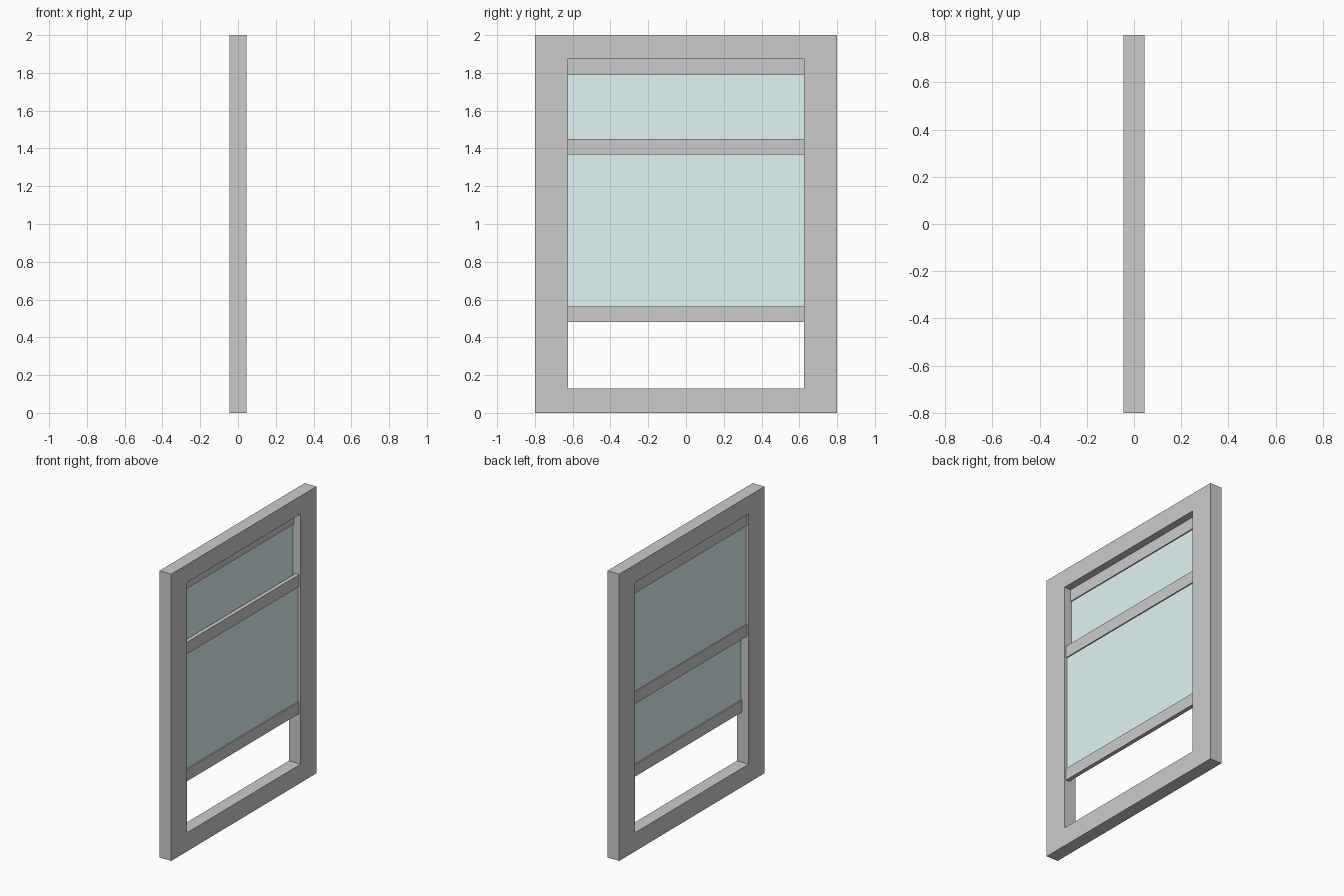
import bpy, bmesh

if "Cube" in bpy.data.objects:
    bpy.data.objects.remove(bpy.data.objects["Cube"])

FRAME_X = 0.045          # half depth of the frame
HALF_W = 0.8             # half width of the frame
OPEN_W = 0.626           # half width of the opening
OPEN_Z = (0.13, 1.875)   # bottom and top of the opening
RAIL_H = 0.083


def finish(name, bm, mat=None):
    bmesh.ops.recalc_face_normals(bm, faces=bm.faces)
    mesh = bpy.data.meshes.new(name)
    bm.to_mesh(mesh)
    bm.free()
    obj = bpy.data.objects.new(name, mesh)
    bpy.context.collection.objects.link(obj)
    if mat:
        mesh.materials.append(mat)
    return obj


def box(name, x, y, z, mat=None):
    bm = bmesh.new()
    bmesh.ops.create_cube(bm, size=1)
    for v in bm.verts:
        v.co = [lo + (c + 0.5) * (hi - lo) for c, (lo, hi) in zip(v.co, (x, y, z))]
    return finish(name, bm, mat)


def rect(half_w, z0, z1):
    return [(-half_w, z0), (half_w, z0), (half_w, z1), (-half_w, z1)]


# Outer frame: a flat rectangular ring extruded through its depth
bm = bmesh.new()
outer = [bm.verts.new((-FRAME_X, y, z)) for y, z in rect(HALF_W, 0, 2)]
inner = [bm.verts.new((-FRAME_X, y, z)) for y, z in rect(OPEN_W, *OPEN_Z)]
ring = []
for i in range(4):
    j = (i + 1) % 4
    ring.append(bm.faces.new((outer[i], outer[j], inner[j], inner[i])))
new = bmesh.ops.extrude_face_region(bm, geom=ring, use_keep_orig=True)["geom"]
bmesh.ops.translate(bm, vec=(2 * FRAME_X, 0, 0),
                    verts=[g for g in new if isinstance(g, bmesh.types.BMVert)])
finish("window_frame", bm)

# Glass colour
glass = bpy.data.materials.new("glass")
glass.diffuse_color = (0.75, 0.91, 0.91, 1)
glass.use_nodes = True
glass.node_tree.nodes["Principled BSDF"].inputs["Base Color"].default_value = glass.diffuse_color


# Sliding sash: two rails with a thin recessed pane between them
def sash(name, x, z0, z1):
    y = (-OPEN_W, OPEN_W)
    mid = sum(x) / 2
    box(name + "_bottom_rail", x, y, (z0, z0 + RAIL_H))
    box(name + "_top_rail", x, y, (z1 - RAIL_H, z1))
    box(name + "_glass", (mid - 0.006, mid + 0.006), y,
        (z0 + RAIL_H, z1 - RAIL_H), glass)


sash("lower_sash", (0.006, 0.034), 0.48, 1.45)
sash("upper_sash", (-0.034, -0.006), 1.02, OPEN_Z[1])
